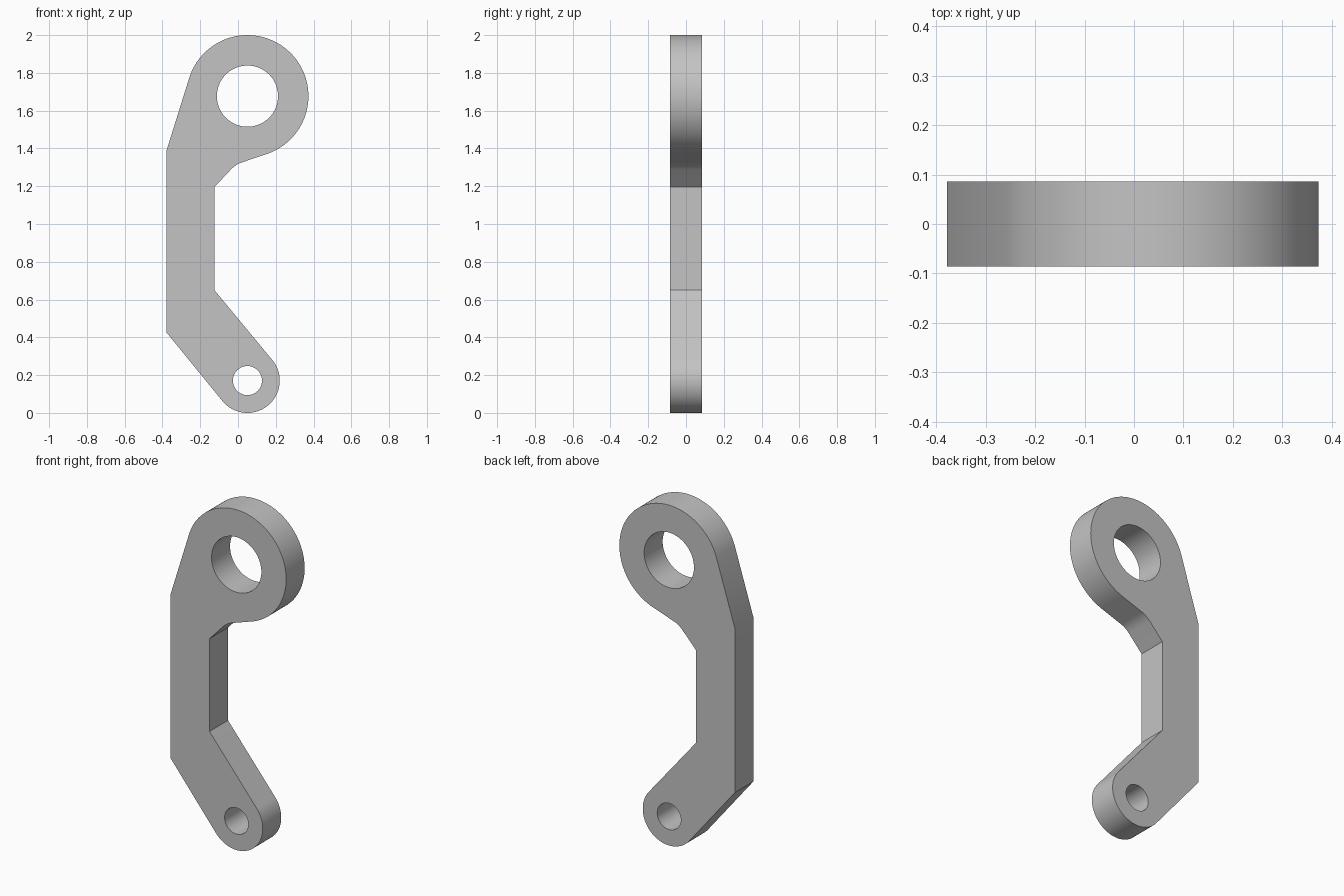
import bpy
import bmesh
from math import acos, atan2, cos, sin, tau, radians
from mathutils import Vector

cube = bpy.data.objects.get("Cube")
if cube:
    bpy.data.objects.remove(cube, do_unlink=True)

HALF_DEPTH = 0.086
EYE_BIG, R_BIG, BORE_BIG = Vector((0.05, 1.677)), 0.323, 0.162
EYE_SMALL, R_SMALL, BORE_SMALL = Vector((0.05, 0.171)), 0.171, 0.077


def arc(centre, radius, start, end, steps):
    """Points along an arc, both ends included."""
    angles = [start + (end - start) * i / steps for i in range(steps + 1)]
    return [centre + radius * Vector((cos(a), sin(a))) for a in angles]


def tangent_angle(point, centre, radius, side):
    """Angle on the circle where a line from the point touches it."""
    v = point - centre
    return atan2(v.y, v.x) + side * acos(radius / v.length)


def bend(a, b, c, steps=10):
    """Rounded corner from a to c, pulled towards b."""
    return [a.lerp(b, t).lerp(b.lerp(c, t), t)
            for t in (i / steps for i in range(steps + 1))]


# Corners of the shank
left_top, left_bottom = Vector((-0.378, 1.39)), Vector((-0.378, 0.425))
right_bottom, right_top = Vector((-0.125, 0.65)), Vector((-0.125, 1.195))
neck = bend(Vector((-0.04, 1.286)), Vector((-0.013, 1.315)), Vector((0.02, 1.326)))

# Outline, counter-clockwise from the small eye
outline = arc(EYE_SMALL, R_SMALL,
              tangent_angle(left_bottom, EYE_SMALL, R_SMALL, 1),
              tangent_angle(right_bottom, EYE_SMALL, R_SMALL, -1) + tau, 48)
outline += [right_bottom, right_top] + neck
outline += arc(EYE_BIG, R_BIG,
               tangent_angle(neck[-1], EYE_BIG, R_BIG, 1),
               tangent_angle(left_top, EYE_BIG, R_BIG, -1) + tau, 72)
outline += [left_top, left_bottom]
bores = [arc(EYE_BIG, BORE_BIG, 0, tau, 72)[:-1],
         arc(EYE_SMALL, BORE_SMALL, 0, tau, 48)[:-1]]

# Flat face with two bores, thickened front to back
bm = bmesh.new()
edges = []
for loop in [outline] + bores:
    verts = [bm.verts.new((p.x, -HALF_DEPTH, p.y)) for p in loop]
    edges += [bm.edges.new((v, verts[i - 1])) for i, v in enumerate(verts)]
bmesh.ops.triangle_fill(bm, edges=edges, use_beauty=True, normal=(0, -1, 0))
result = bmesh.ops.extrude_face_region(bm, geom=bm.faces[:])
moved = [g for g in result["geom"] if isinstance(g, bmesh.types.BMVert)]
bmesh.ops.translate(bm, verts=moved, vec=(0, 2 * HALF_DEPTH, 0))
bmesh.ops.recalc_face_normals(bm, faces=bm.faces[:])
mesh = bpy.data.meshes.new("link_arm")
bm.to_mesh(mesh)
bm.free()

link_arm = bpy.data.objects.new("link_arm", mesh)
bpy.context.collection.objects.link(link_arm)

# Plain grey metal
grey = bpy.data.materials.new("grey_metal")
grey.use_nodes = True
colour = (0.55, 0.55, 0.55, 1)
grey.diffuse_color = colour
grey.node_tree.nodes["Principled BSDF"].inputs["Base Color"].default_value = colour
mesh.materials.append(grey)

bpy.ops.object.select_all(action="DESELECT")
link_arm.select_set(True)
bpy.context.view_layer.objects.active = link_arm
bpy.ops.object.shade_smooth_by_angle(angle=radians(20))
